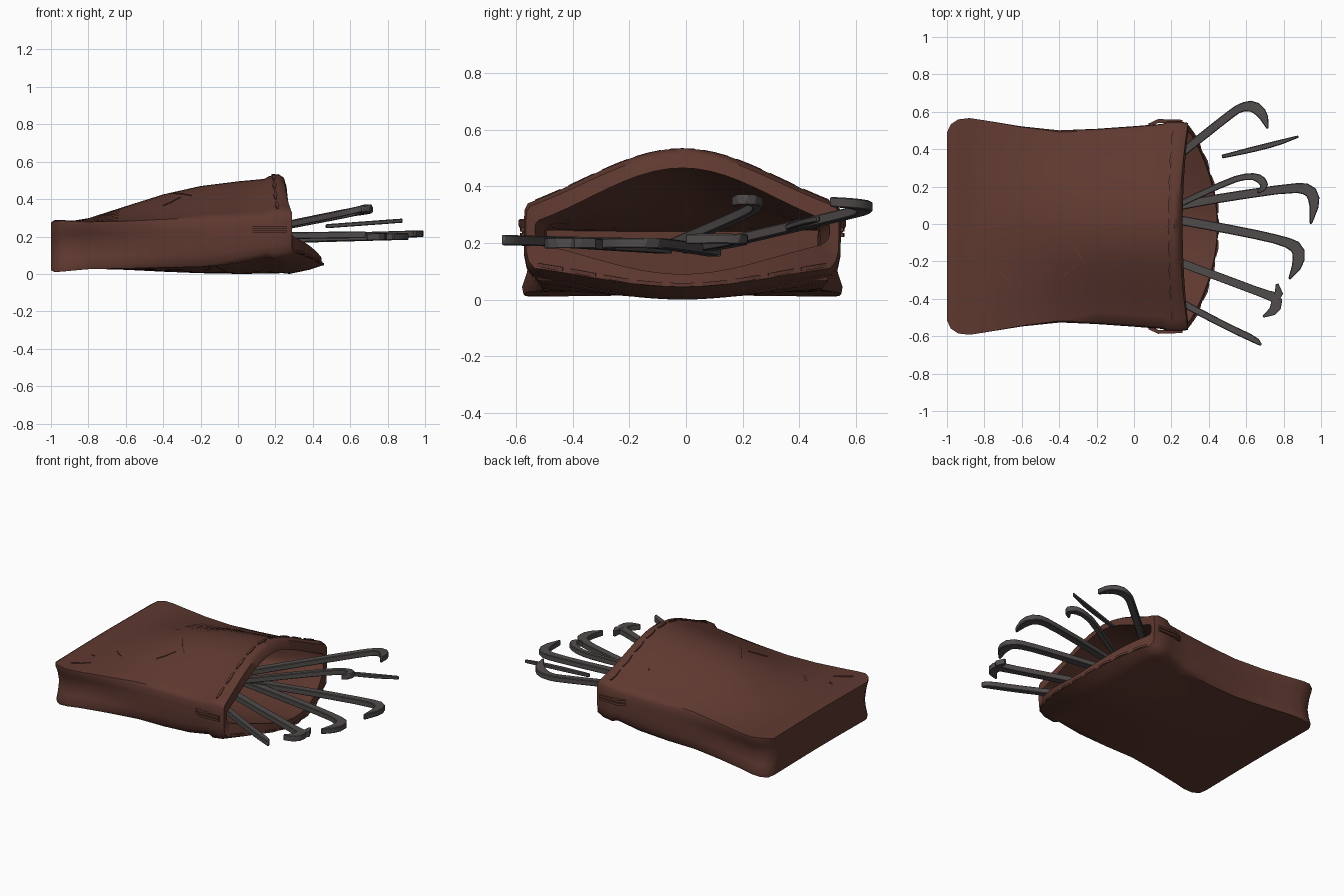
import bpy, bmesh, math
from mathutils import Vector

if "Cube" in bpy.data.objects:
    bpy.data.objects.remove(bpy.data.objects["Cube"])


def material(name, rgb):
    m = bpy.data.materials.new(name)
    m.diffuse_color = (*rgb, 1)
    m.use_nodes = True
    m.node_tree.nodes["Principled BSDF"].inputs["Base Color"].default_value = m.diffuse_color
    return m


LEATHER = material("brown leather", (0.115, 0.041, 0.030))
STITCH = material("dark brown thread", (0.105, 0.038, 0.028))
STEEL = material("dark steel", (0.083, 0.072, 0.072))
YC = -0.013


def finish(bm, name, mat, angle=40):
    bmesh.ops.recalc_face_normals(bm, faces=bm.faces)
    me = bpy.data.meshes.new(name)
    bm.to_mesh(me)
    bm.free()
    ob = bpy.data.objects.new(name, me)
    bpy.context.collection.objects.link(ob)
    me.materials.append(mat)
    bpy.ops.object.select_all(action='DESELECT')
    ob.select_set(True)
    bpy.context.view_layer.objects.active = ob
    bpy.ops.object.shade_smooth_by_angle(angle=math.radians(angle))
    return ob


# Pouch section: x, half width, top centre z, top edge z, bottom centre z,
# bottom edge z, forward shift of the top and of the bottom
BODY = [
    (-1.00, 0.515, 0.275, 0.270, 0.025, 0.020, 0, 0),
    (-0.98, 0.560, 0.288, 0.282, 0.015, 0.010, 0, 0),
    (-0.94, 0.587, 0.288, 0.285, 0.018, 0.012, 0, 0),
    (-0.88, 0.594, 0.285, 0.280, 0.025, 0.018, 0, 0),
    (-0.80, 0.582, 0.298, 0.278, 0.028, 0.025, 0, 0),
    (-0.60, 0.545, 0.362, 0.280, 0.022, 0.030, 0, 0),
    (-0.40, 0.518, 0.425, 0.288, 0.012, 0.035, 0, 0),
    (-0.20, 0.522, 0.470, 0.295, 0.004, 0.040, 0, 0),
    (0.00, 0.536, 0.495, 0.302, 0.000, 0.060, 0, 0.02),
    (0.15, 0.548, 0.508, 0.310, 0.004, 0.095, -0.01, 0.09),
]
RIM = [
    (0.18, 0.560, 0.522, 0.328, 0.000, 0.085, -0.015, 0.095),
    (0.25, 0.560, 0.534, 0.335, 0.022, 0.095, -0.035, 0.13),
    (0.29, 0.553, 0.515, 0.325, 0.045, 0.115, -0.045, 0.16),
    (0.29, 0.520, 0.465, 0.275, 0.090, 0.200, -0.03, 0.155),
]
INSIDE = [(x, w - 0.035, tc - 0.045, te - 0.035, bc + 0.05, be + 0.07, a, b)
          for x, w, tc, te, bc, be, a, b in reversed(BODY[3:])]


def point(sec, u, top):
    x, w, tc, te, bc, be, sht, shb = sec
    k = 0.25 * (1 + math.cos(math.pi * u)) + 0.5 * (1 - u * u)
    if top:
        return Vector((x + sht * (1 - u * u), YC + w * u, te + (tc - te) * k))
    return Vector((x + shb * (1 - u * u), YC + w * u, be + (bc - be) * k))


def ring(sec):
    n = 20
    us = [-1 + 2 * i / n for i in range(n + 1)]
    x, w, tc, te, bc, be = sec[:6]
    pinch = 0.055 * min(1, max(0, (-0.35 - x) / 0.4))

    def side(sgn, fr):
        return [Vector((x, YC + sgn * (w * k - pinch * math.sin(math.pi * f)),
                        be + (te - be) * f)) for f, k in fr]
    # sides, rounded softly at the top and more at the bottom
    fr = ((0.93, 0.995), (0.75, 1.0), (0.5, 1.0), (0.28, 0.998), (0.1, 0.982))
    return ([point(sec, 0.975 * u, True) for u in us] + side(1, fr) +
            [point(sec, 0.945 * u, False) for u in reversed(us)] + side(-1, fr[::-1]))


# Leather pouch with rolled rim and hollow inside
bm = bmesh.new()
loops = [[bm.verts.new(p) for p in ring(s)] for s in BODY + RIM + INSIDE]
for a, b in zip(loops, loops[1:]):
    for i in range(len(a)):
        j = (i + 1) % len(a)
        bm.faces.new((a[i], a[j], b[j], b[i]))
bm.faces.new(loops[0])
bm.faces.new(loops[-1])
finish(bm, "pouch", LEATHER, 45)


# Flat bar with a rectangular section swept along a path
def add_bar(bm, path, widths, height):
    path = [Vector(p) for p in path]
    prev = None
    first = None
    for i, p in enumerate(path):
        t = path[min(i + 1, len(path) - 1)] - path[max(i - 1, 0)]
        s = Vector((-t.y, t.x, 0)).normalized() * widths[i] / 2
        h = Vector((0, 0, height / 2))
        cur = [bm.verts.new(q) for q in (p - s - h, p + s - h, p + s + h, p - s + h)]
        if prev:
            for k in range(4):
                m = (k + 1) % 4
                bm.faces.new((prev[k], prev[m], cur[m], cur[k]))
        else:
            first = cur
        prev = cur
    bm.faces.new(first)
    bm.faces.new(prev)


# Stitches around the rim and on the side seams
bm = bmesh.new()
mid = tuple((a + b) / 2 for a, b in zip(RIM[0], RIM[1]))
lip = tuple(0.85 * a + 0.15 * b for a, b in zip(RIM[2], RIM[3]))
for i in range(9):
    u = -0.93 + i * 0.212
    for sec, top, h in ((mid, True, 0.014), (lip, False, 0.014)):
        path = [point(sec, u + d, top) for d in (0, 0.08, 0.16)]
        add_bar(bm, path, (0.008, 0.02, 0.008), h)
for sgn in (1, -1):
    for z in (0.228, 0.248):
        add_bar(bm, [(x, YC + sgn * y, z) for x, y in
                     ((0.08, 0.54), (0.13, 0.564), (0.26, 0.56))],
                (0.02, 0.02, 0.02), 0.015)
finish(bm, "rim_stitches", STITCH, 30)

# Small scuffs and cuts on the upper leather
bm = bmesh.new()


def on_top(x, y):
    for a, b in zip(BODY, BODY[1:]):
        if a[0] <= x <= b[0]:
            f = (x - a[0]) / (b[0] - a[0])
            s = tuple(p + (q - p) * f for p, q in zip(a, b))
            return point(s, (y - YC) / s[1], True)


for x0, y0, x1, y1 in ((-0.36, -0.08, -0.25, -0.22), (-0.40, -0.30, -0.31, -0.22),
                       (-0.73, -0.25, -0.66, -0.31), (-0.86, -0.34, -0.83, -0.35),
                       (-0.90, -0.51, -0.80, -0.44), (0.05, 0.33, 0.07, 0.30)):
    add_bar(bm, [on_top(x0 + (x1 - x0) * f, y0 + (y1 - y0) * f) for f in (0, 0.5, 1)],
            (0.004, 0.014, 0.004), 0.008)
finish(bm, "leather_scuffs", LEATHER, 30)

# Picks: path in plan, start and end height, width
PICKS = {
    "wide_hook_pick": ([(-0.1, 0.09), (0.28, 0.40), (0.50, 0.575), (0.57, 0.625), (0.64, 0.632),
                        (0.69, 0.585), (0.715, 0.51)], 0.19, 0.345, 0.045),
    "thin_pick": ([(0.47, 0.36), (0.62, 0.395), (0.76, 0.43), (0.88, 0.468)], 0.255, 0.285, 0.03),
    "small_hook_pick": ([(-0.1, -0.06), (0.25, 0.11), (0.52, 0.235), (0.62, 0.258), (0.68, 0.24),
                         (0.70, 0.20), (0.66, 0.165)], 0.19, 0.355, 0.034),
    "long_hook_pick": ([(-0.2, 0.01), (0.25, 0.10), (0.50, 0.145), (0.85, 0.195), (0.94, 0.185),
                        (0.968, 0.12), (0.945, 0.00)], 0.18, 0.215, 0.048),
    "bent_pick": ([(-0.2, 0.10), (0.25, 0.02), (0.60, -0.045), (0.80, -0.09), (0.88, -0.13),
                   (0.88, -0.21), (0.83, -0.295)], 0.17, 0.20, 0.05),
    "forked_pick": ([(-0.1, -0.07), (0.27, -0.215), (0.50, -0.30), (0.70, -0.375), (0.765, -0.395),
                     (0.755, -0.46), (0.69, -0.495)], 0.18, 0.20, 0.045),
    "straight_pick": ([(-0.1, -0.22), (0.29, -0.44), (0.50, -0.55), (0.65, -0.62),
                       (0.68, -0.648)], 0.20, 0.21, 0.038),
}


# Round off the bends by corner cutting
def smooth(pts):
    out = [pts[0]]
    for a, b in zip(pts, pts[1:]):
        out += [a * 0.75 + b * 0.25, a * 0.25 + b * 0.75]
    return out + [pts[-1]]


for name, (plan, z0, z1, w) in PICKS.items():
    x0, xm = plan[0][0], max(p[0] for p in plan)
    n = len(plan)
    widths = [w] * n
    widths[-1] = 0.012
    if n == 7:
        widths[4], widths[5] = w * 1.4, w * 1.25
    if name == "thin_pick":
        widths[0] = 0.02
    # the fourth component carries the width through the smoothing
    pts = [Vector((x, y, z0 + (z1 - z0) * (x - x0) / (xm - x0), k))
           for (x, y), k in zip(plan, widths)]
    pts = smooth(pts)
    bm = bmesh.new()
    add_bar(bm, [p.to_3d() for p in pts], [p.w for p in pts],
            0.022 if name == "thin_pick" else 0.036)
    if name == "forked_pick":
        add_bar(bm, [(0.75, -0.42, 0.2), (0.775, -0.37, 0.2), (0.765, -0.32, 0.2)],
                (0.03, 0.045, 0.015), 0.036)
    ob = finish(bm, name, STEEL, 30)
    bev = ob.modifiers.new("worn_edges", 'BEVEL')
    bev.width = 0.004
    bev.segments = 1
